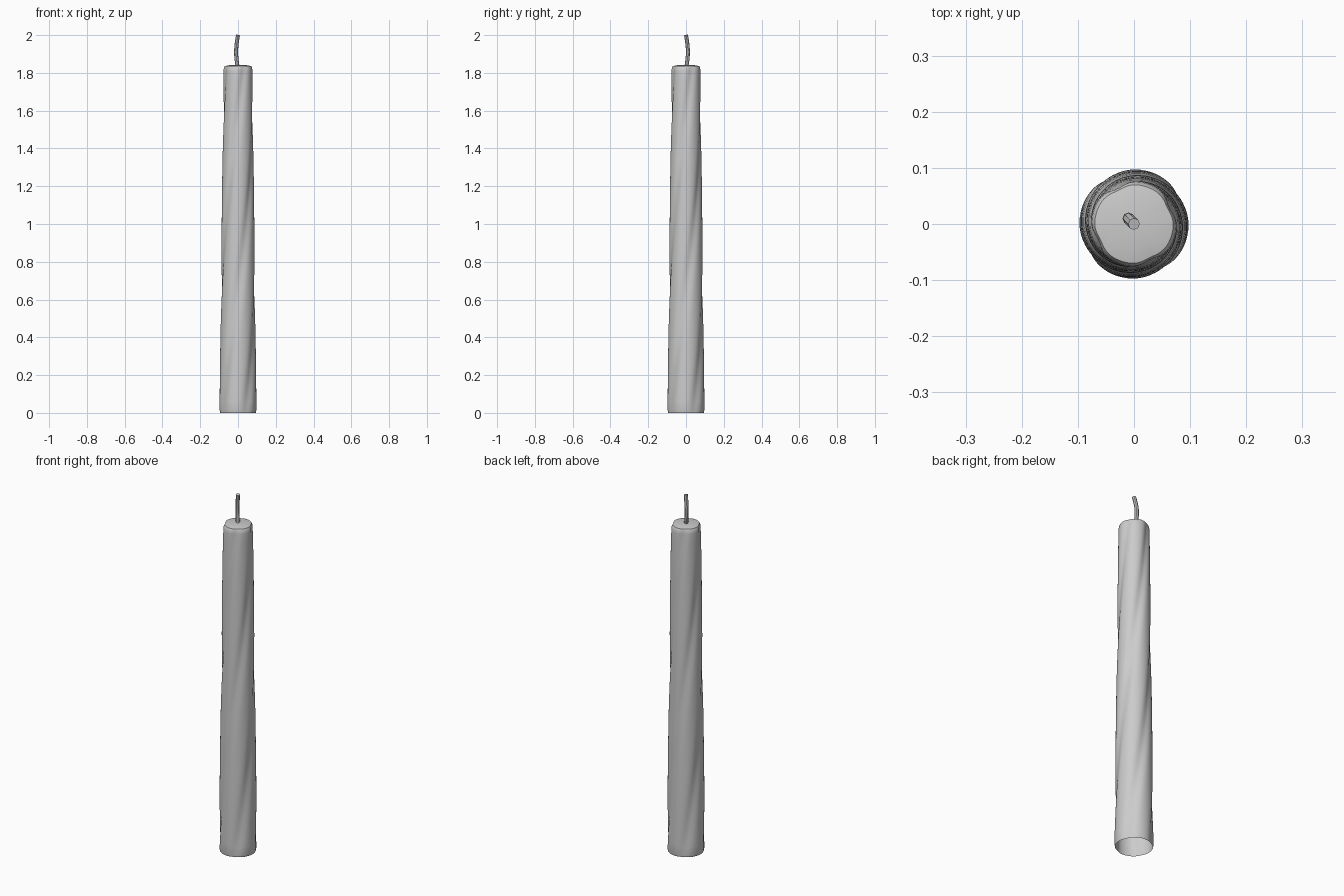
import bpy, bmesh
from math import sin, cos, pi, radians, exp

old = bpy.data.objects.get("Cube")
if old:
    bpy.data.objects.remove(old, do_unlink=True)

# Plain wax colour
wax = bpy.data.materials.new("pale_grey")
wax.use_nodes = True
colour = (0.6, 0.6, 0.6, 1)
wax.diffuse_color = colour
wax.node_tree.nodes["Principled BSDF"].inputs["Base Color"].default_value = colour

SIDES = 64
TWIST = radians(98)       # turn per unit of height
START = radians(-64)      # groove direction at the foot


def groove(angle, z):
    """Depth of the four spiral grooves, from 0 to 1."""
    a = (angle - START - TWIST * z + pi / 4) % (pi / 2) - pi / 4
    return exp(-(a / 0.27) ** 2)


def ring(bm, z, radius, depth):
    verts = []
    for i in range(SIDES):
        a = 2 * pi * i / SIDES
        r = radius - depth * groove(a, z)
        verts.append(bm.verts.new((r * cos(a), r * sin(a), z)))
    return verts


# Tapered body, open at the foot, with a shallow domed top
bm = bmesh.new()
levels = [(0, 0.094, 0.003), (0.012, 0.097, 0.005)]
for k in range(1, 37):
    t = k / 36
    levels.append((0.012 + 1.798 * t, 0.098 - 0.021 * t, 0.008))
levels += [(1.826, 0.0755, 0.006), (1.836, 0.070, 0.004), (1.841, 0.045, 0)]
rings = [ring(bm, *lv) for lv in levels]
for low, high in zip(rings, rings[1:]):
    for i in range(SIDES):
        j = (i + 1) % SIDES
        bm.faces.new((low[i], low[j], high[j], high[i]))
tip = bm.verts.new((0, 0, 1.842))
for i in range(SIDES):
    bm.faces.new((rings[-1][i], rings[-1][(i + 1) % SIDES], tip))
mesh = bpy.data.meshes.new("candle_body")
bm.to_mesh(mesh)
bm.free()
body = bpy.data.objects.new("candle_body", mesh)
bpy.context.collection.objects.link(body)

# Bowed wick
curve = bpy.data.curves.new("wick", "CURVE")
curve.dimensions = "3D"
curve.bevel_depth = 0.0105
curve.bevel_resolution = 2
curve.use_fill_caps = True
spline = curve.splines.new("POLY")
STEPS = 10
spline.points.add(STEPS)
for i, p in enumerate(spline.points):
    t = i / STEPS
    bow = 0.010 * sin(pi * t)
    p.co = (-bow, bow, 1.82 + 0.18 * t, 1)
wick = bpy.data.objects.new("wick", curve)
bpy.context.collection.objects.link(wick)
bpy.ops.object.select_all(action="DESELECT")
wick.select_set(True)
bpy.context.view_layer.objects.active = wick
bpy.ops.object.convert(target="MESH")
wick = bpy.context.view_layer.objects.active

# Shared finish
for ob in (body, wick):
    ob.data.materials.clear()
    ob.data.materials.append(wax)
    bpy.ops.object.select_all(action="DESELECT")
    ob.select_set(True)
    bpy.context.view_layer.objects.active = ob
    bpy.ops.object.shade_smooth_by_angle(angle=radians(40))
